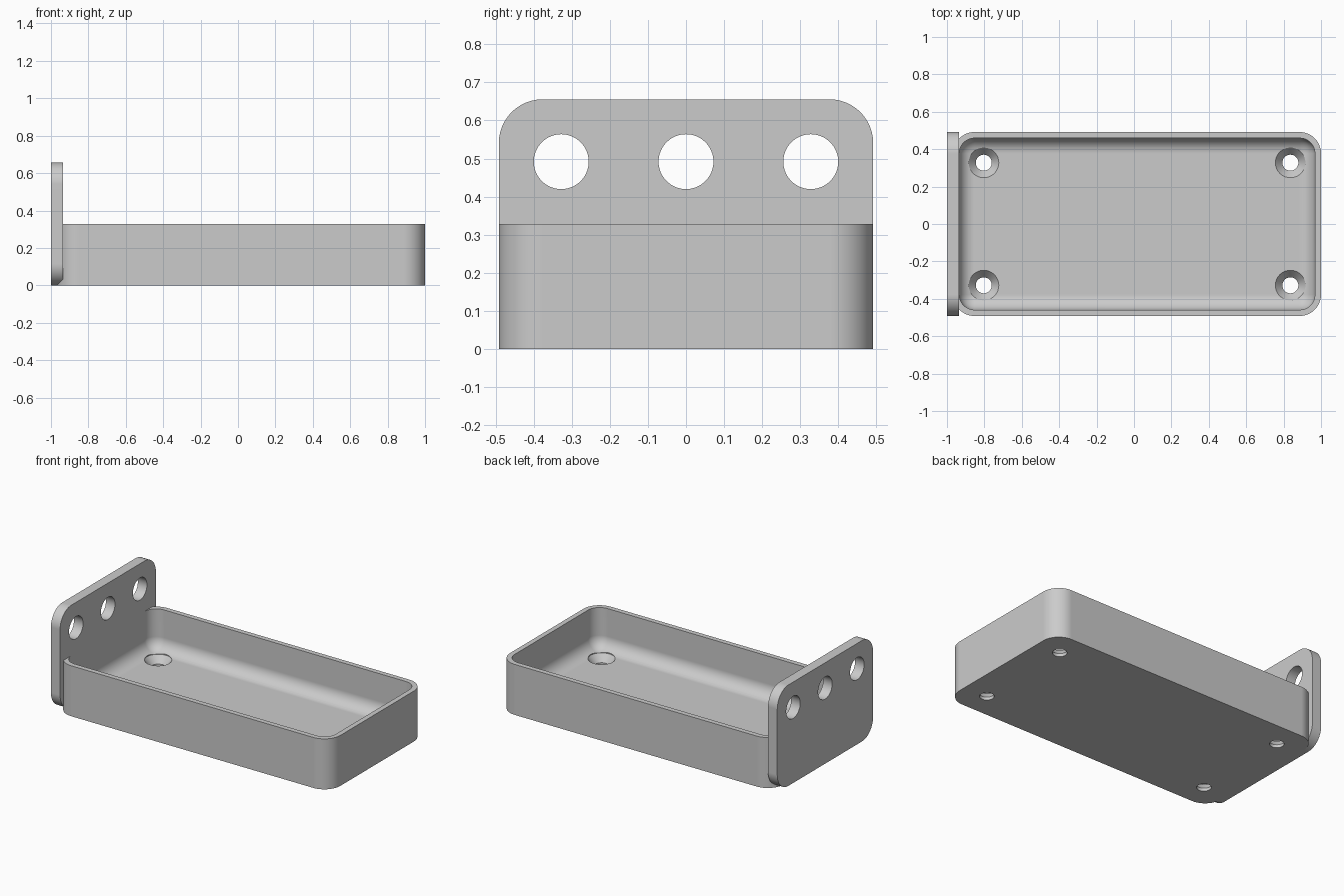
import bpy, bmesh, math
from mathutils import Matrix, Vector

cube = bpy.data.objects.get("Cube")
if cube:
    bpy.data.objects.remove(cube, do_unlink=True)

U = 2 / 61             # one design unit
W, H = 15 * U, 10 * U  # half width and tray height
LEFT = -30.5 * U
TRAY_X = 0.5 * U       # tray centre along its length
CORNER = 3.5 * U       # outer corner radius

grey = bpy.data.materials.new("light grey")
grey.use_nodes = True
grey.diffuse_color = (0.6, 0.6, 0.6, 1)
grey.node_tree.nodes["Principled BSDF"].inputs["Base Color"].default_value = grey.diffuse_color


def add_object(name, bm):
    bmesh.ops.recalc_face_normals(bm, faces=bm.faces[:])
    mesh = bpy.data.meshes.new(name)
    bm.to_mesh(mesh)
    bm.free()
    mesh.materials.append(grey)
    obj = bpy.data.objects.new(name, mesh)
    bpy.context.collection.objects.link(obj)
    return obj


def rounded_box(name, low, high, radius, is_round):
    """Box between two corners, rounding the edges picked by is_round(direction, middle)."""
    low, high = Vector(low), Vector(high)
    bm = bmesh.new()
    bmesh.ops.create_cube(bm, size=1)
    for v in bm.verts:
        v.co = Vector((v.co[i] + 0.5) * (high[i] - low[i]) + low[i] for i in range(3))
    edges = [e for e in bm.edges
             if is_round((e.verts[1].co - e.verts[0].co).normalized(),
                         (e.verts[0].co + e.verts[1].co) / 2)]
    bmesh.ops.bevel(bm, geom=edges, offset=radius, offset_type='OFFSET',
                    segments=12, profile=0.5, affect='EDGES')
    return add_object(name, bm)


def lathe(bm, profile, matrix, sides=64):
    """Closed turned solid from (radius, height) points."""
    rings = [[bm.verts.new(matrix @ Vector((r * math.cos(a), r * math.sin(a), z)))
              for a in (math.tau * i / sides for i in range(sides))]
             for r, z in profile]
    for a, b in zip(rings, rings[1:]):
        for i in range(sides):
            j = (i + 1) % sides
            bm.faces.new((a[i], a[j], b[j], b[i]))
    bm.faces.new(rings[0][::-1])
    bm.faces.new(rings[-1])


def combine(target, other, operation):
    mod = target.modifiers.new("combine", 'BOOLEAN')
    mod.operation, mod.solver, mod.object = operation, 'EXACT', other
    bpy.context.view_layer.objects.active = target
    bpy.ops.object.modifier_apply(modifier=mod.name)
    bpy.data.objects.remove(other, do_unlink=True)


# Tray body with rounded upright corners
tray = rounded_box("tray_with_end_plate", (LEFT + U, -W, 0), (-LEFT, W, H), CORNER,
                   lambda d, m: abs(d.z) > 0.9)

# Upright end plate with rounded corners, fused to the tray
plate = rounded_box("end_plate", (LEFT, -W, 0), (LEFT + 2 * U, W, 2 * H), CORNER,
                    lambda d, m: abs(d.x) > 0.9)
combine(tray, plate, 'UNION')

# Hollow with rounded corners and a filleted floor
hollow = rounded_box("hollow_cutter", (LEFT + 2 * U, -W + U, 2 * U),
                     (-LEFT - U, W - U, H + 4 * U), CORNER - U,
                     lambda d, m: abs(d.z) > 0.9 or m.z < 3 * U)
combine(tray, hollow, 'DIFFERENCE')

# Countersunk screw holes in the floor
bm = bmesh.new()
for sx in (-1, 1):
    for sy in (-1, 1):
        lathe(bm, [(1.3 * U, -U), (1.3 * U, 0.6 * U), (2.45 * U, 2 * U), (2.45 * U, 5 * U)],
              Matrix.Translation((TRAY_X + sx * 25 * U, sy * 10 * U, 0)))
combine(tray, add_object("screw_hole_cutter", bm), 'DIFFERENCE')

# Row of round holes through the plate
bm = bmesh.new()
for y in (-10 * U, 0, 10 * U):
    lathe(bm, [(2.2 * U, -2 * U), (2.2 * U, 2 * U)],
          Matrix.Translation((LEFT + U, y, 15 * U)) @ Matrix.Rotation(math.pi / 2, 4, 'Y'))
combine(tray, add_object("plate_hole_cutter", bm), 'DIFFERENCE')

# Smooth curves, crisp edges
bpy.ops.object.select_all(action='DESELECT')
tray.select_set(True)
bpy.ops.object.shade_smooth_by_angle(angle=math.radians(30))
weighted = tray.modifiers.new("even_shading", 'WEIGHTED_NORMAL')
weighted.keep_sharp = True
